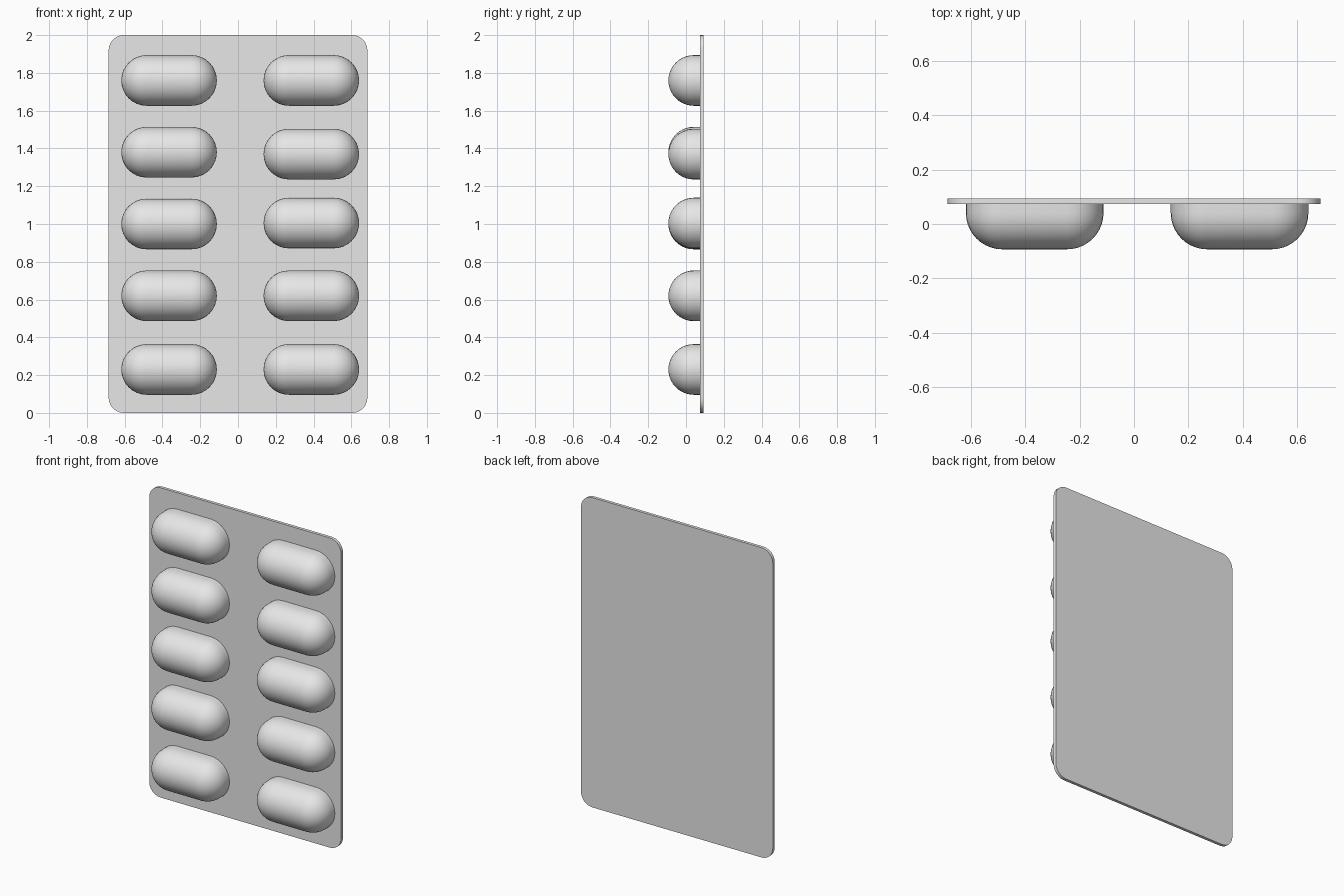
import bpy, bmesh
from math import sin, cos, pi, radians

cube = bpy.data.objects.get("Cube")
if cube:
    bpy.data.objects.remove(cube)

grey = bpy.data.materials.new("light_grey")
grey.use_nodes = True
colour = (0.8, 0.8, 0.8, 1)
grey.diffuse_color = colour
grey.node_tree.nodes["Principled BSDF"].inputs["Base Color"].default_value = colour


def outline(half_w, half_h, radius, steps):
    """Rounded rectangle in x and z, centred on the origin."""
    points = []
    for corner, (sx, sz) in enumerate([(1, 1), (-1, 1), (-1, -1), (1, -1)]):
        for i in range(steps + 1):
            a = (corner + i / steps) * pi / 2
            points.append((sx * half_w + radius * cos(a), sz * half_h + radius * sin(a)))
    return points


def loft(name, rings, location):
    """Joins (y, outline) rings with quads and closes both ends."""
    bm = bmesh.new()
    loops = [[bm.verts.new((x, y, z)) for x, z in pts] for y, pts in rings]
    for a, b in zip(loops, loops[1:]):
        for i in range(len(a)):
            j = (i + 1) % len(a)
            bm.faces.new((a[i], a[j], b[j], b[i]))
    bm.faces.new(loops[0])
    bm.faces.new(loops[-1])
    bmesh.ops.remove_doubles(bm, verts=bm.verts, dist=0.0001)
    bmesh.ops.recalc_face_normals(bm, faces=bm.faces)
    mesh = bpy.data.meshes.new(name)
    bm.to_mesh(mesh)
    bm.free()
    mesh.materials.append(grey)
    obj = bpy.data.objects.new(name, mesh)
    obj.location = location
    bpy.context.collection.objects.link(obj)
    bpy.ops.object.select_all(action="DESELECT")
    obj.select_set(True)
    bpy.context.view_layer.objects.active = obj
    bpy.ops.object.shade_smooth_by_angle(angle=radians(35))
    return obj


# Flat backing sheet with rounded corners
sheet = outline(0.605, 0.92, 0.08, 6)
loft("backing_sheet", [(0.073, sheet), (0.093, sheet)], (0, 0, 1))

# Capsule blisters: a straight wall, then a half-round dome
RADIUS, STRAIGHT, DOME_STEPS = 0.134, 0.119, 10
rings = [(0.036, outline(STRAIGHT, 0, RADIUS, 8))]
for k in range(DOME_STEPS + 1):
    tilt = k / DOME_STEPS * pi / 2
    rings.append((-RADIUS * sin(tilt), outline(STRAIGHT, 0, RADIUS * cos(tilt), 8)))

columns = {
    "right": (-0.365, [0.23, 0.62, 1.0, 1.38, 1.76]),
    "left": (0.388, [0.23, 0.62, 1.005, 1.37, 1.76]),
}
for side, (x, heights) in columns.items():
    for row, z in enumerate(heights, 1):
        loft(f"{side}_blister_{row}", rings, (x, 0.041, z))
